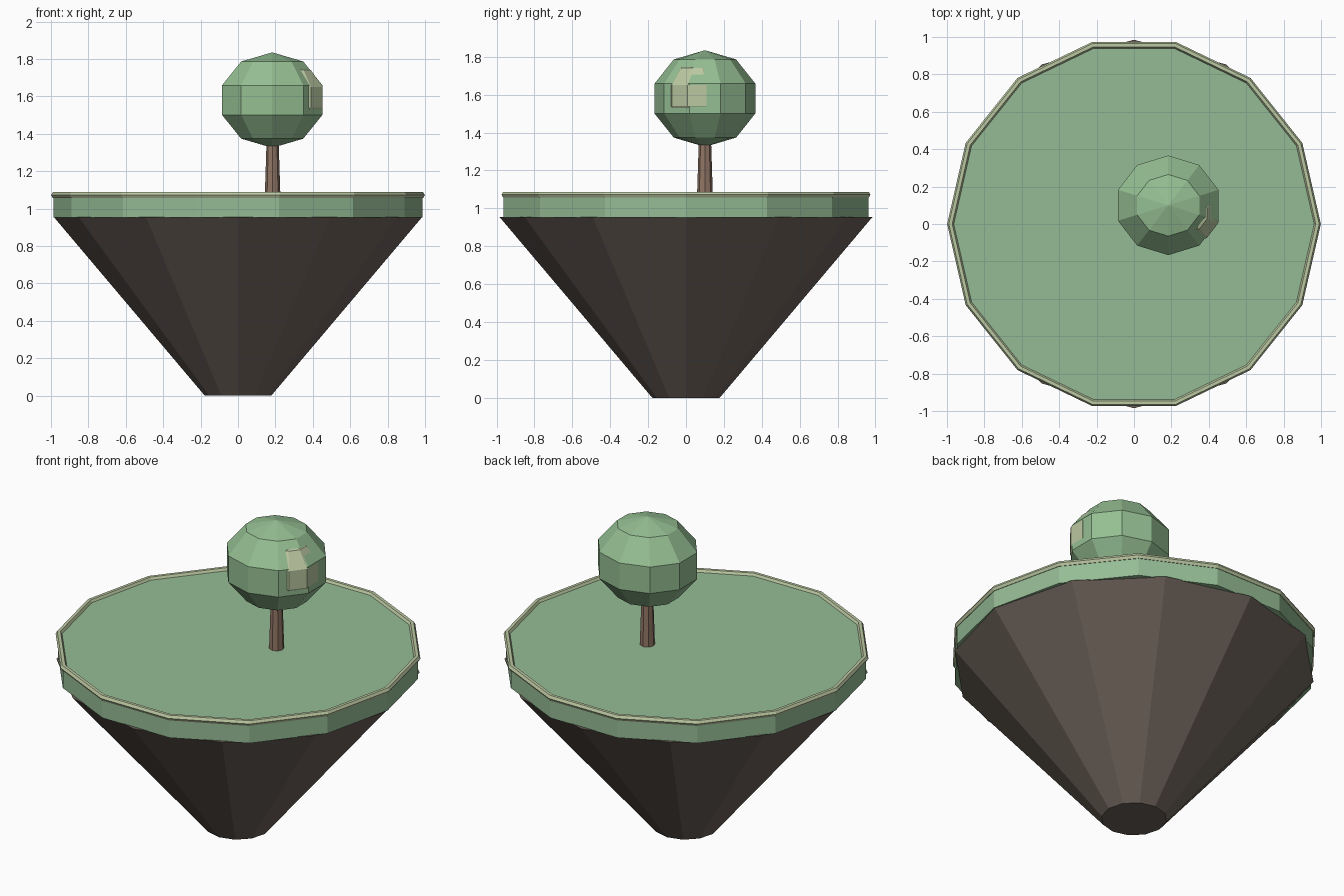
import bpy, bmesh
from math import cos, sin, pi

if "Cube" in bpy.data.objects:
    bpy.data.objects.remove(bpy.data.objects["Cube"])


def material(name, rgb):
    m = bpy.data.materials.new(name)
    m.diffuse_color = (*rgb, 1)
    m.use_nodes = True
    m.node_tree.nodes["Principled BSDF"].inputs["Base Color"].default_value = m.diffuse_color
    return m


def finish(name, bm, mat):
    bmesh.ops.recalc_face_normals(bm, faces=bm.faces)
    me = bpy.data.meshes.new(name)
    bm.to_mesh(me)
    bm.free()
    me.materials.append(mat)
    ob = bpy.data.objects.new(name, me)
    bpy.context.collection.objects.link(ob)
    return ob


def lathe(name, profile, sides, mat, closed=False, centre=(0, 0, 0), scale=(1, 1, 1)):
    """Spin (radius, z) points into flat facets, first vertex on +x."""
    bm = bmesh.new()
    rings = []
    for r, z in profile:
        rings.append([bm.verts.new((centre[0] + scale[0] * r * cos(2 * pi * i / sides),
                                    centre[1] + scale[1] * r * sin(2 * pi * i / sides),
                                    centre[2] + scale[2] * z)) for i in range(sides)])
    pairs = list(zip(rings, rings[1:]))
    if closed:
        pairs.append((rings[-1], rings[0]))
    else:
        bm.faces.new(rings[0])
        bm.faces.new(rings[-1])
    for a, b in pairs:
        for i in range(sides):
            j = (i + 1) % sides
            bm.faces.new((a[i], a[j], b[j], b[i]))
    return finish(name, bm, mat)


def leaf_ball(name, centre, radii, mat):
    """Low-poly ball: ten segments, five bands."""
    bm = bmesh.new()
    bmesh.ops.create_uvsphere(bm, u_segments=10, v_segments=5, radius=1)
    for v in bm.verts:
        v.co = [c + r * p for c, r, p in zip(centre, radii, v.co)]
    return finish(name, bm, mat)


rock = material("rock", (0.15, 0.12, 0.10))
grass = material("grass", (0.30, 0.50, 0.30))
edge = material("grass_edge", (0.50, 0.58, 0.36))
bark = material("bark", (0.28, 0.18, 0.13))
leaf = material("leaf", (0.30, 0.52, 0.29))

# Floating island: tapered rock, turf slab and raised turf rim
lathe("rock_base", [(0.178, 0), (0.985, 0.955)], 12, rock)
lathe("grass_slab", [(0.987, 0.952), (0.987, 1.073)], 14, grass)
rim = [(0.981 + 0.018 * cos(k * pi / 3), 1.072 + 0.018 * sin(k * pi / 3)) for k in range(6)]
lathe("grass_rim", rim, 14, edge, closed=True)

# Tree: tapered trunk, main crown and a lighter clump showing through it
lathe("trunk", [(0.042, 1.06), (0.031, 1.40)], 8, bark, centre=(0.185, 0.10, 0))
leaf_ball("crown", (0.183, 0.10, 1.58), (0.297, 0.28, 0.255), leaf)
leaf_ball("crown_highlight", (0.289, 0.057, 1.595), (0.18, 0.171, 0.18), edge)
